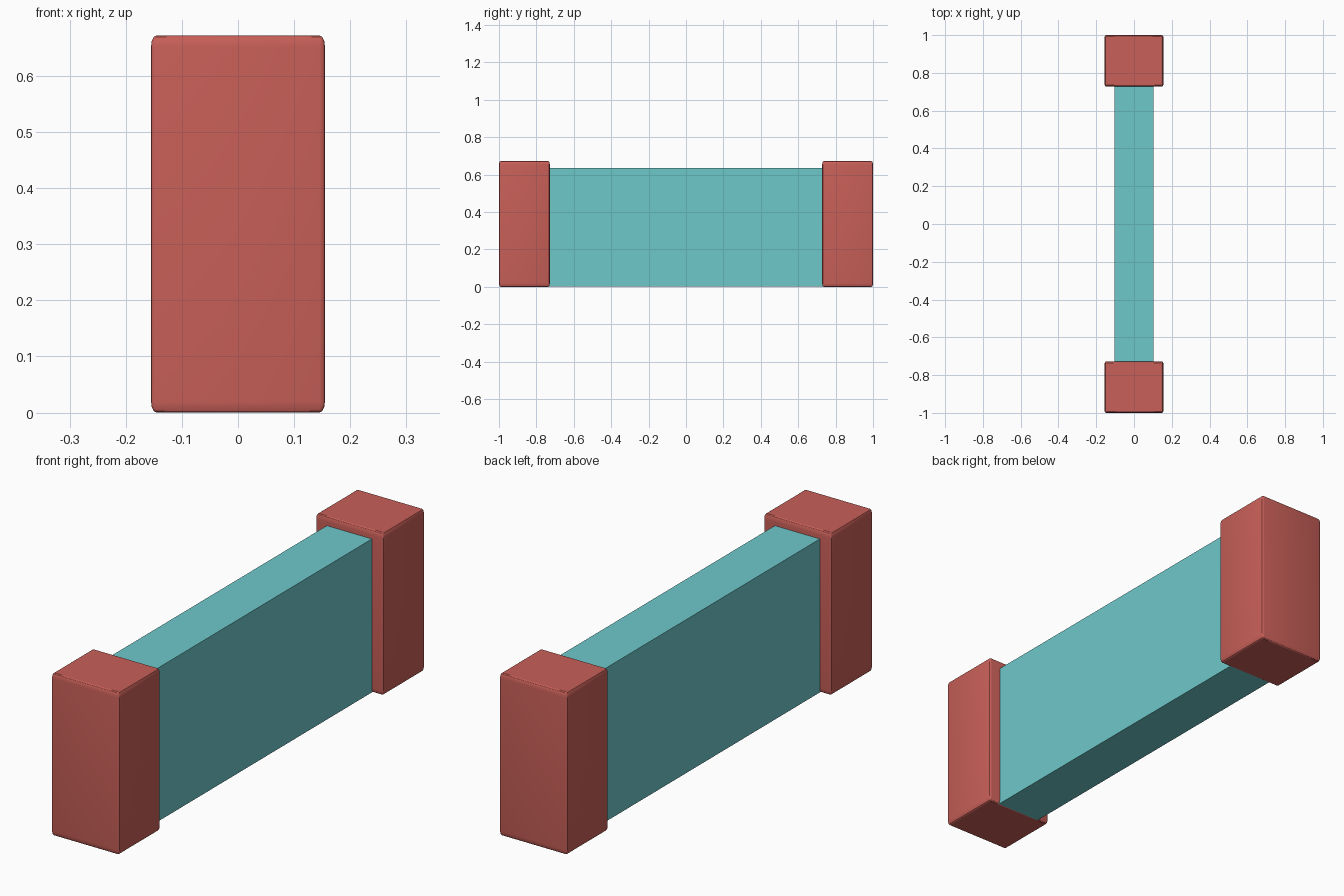
import bpy
import bmesh
from mathutils import Matrix

old = bpy.data.objects.get("Cube")
if old:
    bpy.data.objects.remove(old, do_unlink=True)


def make_material(name, colour):
    mat = bpy.data.materials.new(name)
    mat.use_nodes = True
    mat.diffuse_color = colour
    mat.node_tree.nodes["Principled BSDF"].inputs["Base Color"].default_value = colour
    return mat


def make_block(name, size, centre, mat, bevel=0.0):
    """Box with edges rounded in proportion to its size."""
    bm = bmesh.new()
    bmesh.ops.create_cube(bm, size=1)
    if bevel:
        bmesh.ops.bevel(bm, geom=bm.edges[:], offset=bevel, segments=3,
                        profile=0.5, affect='EDGES')
    bmesh.ops.transform(bm, matrix=Matrix.Diagonal((*size, 1)), verts=bm.verts)
    mesh = bpy.data.meshes.new(name)
    bm.to_mesh(mesh)
    bm.free()
    mesh.materials.append(mat)
    obj = bpy.data.objects.new(name, mesh)
    obj.location = centre
    bpy.context.collection.objects.link(obj)
    return obj


red = make_material("brick red", (0.58, 0.115, 0.098, 1))
teal = make_material("pale teal", (0.156, 0.578, 0.59, 1))

# Wall panel between the posts
make_block("wall_panel", (0.206, 1.5, 0.635), (0, 0, 0.3185), teal)

# Matching rounded end posts
for name, side in (("front_post", -1), ("back_post", 1)):
    post = make_block(name, (0.31, 0.272, 0.672), (0, side * 0.864, 0.336), red, 0.03)
    bpy.ops.object.select_all(action='DESELECT')
    post.select_set(True)
    bpy.context.view_layer.objects.active = post
    bpy.ops.object.shade_smooth_by_angle()
